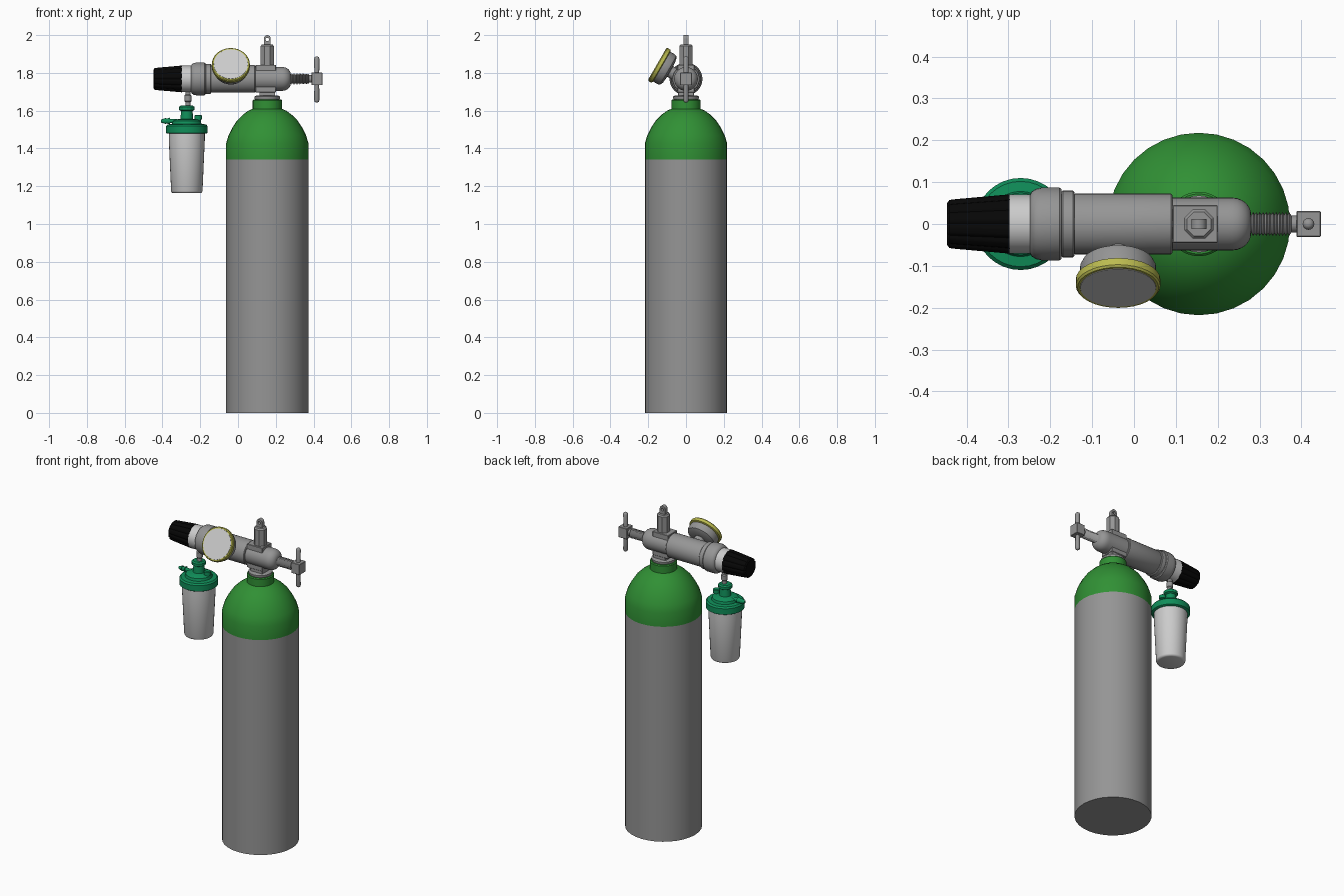
import bpy, bmesh, math
from mathutils import Vector, Matrix

if "Cube" in bpy.data.objects:
    bpy.data.objects.remove(bpy.data.objects["Cube"])


def mat(name, rgb):
    m = bpy.data.materials.new(name)
    m.diffuse_color = (*rgb, 1)
    m.use_nodes = True
    m.node_tree.nodes["Principled BSDF"].inputs["Base Color"].default_value = m.diffuse_color
    return m


STEEL = mat("grey_metal", (0.30, 0.30, 0.30))
GREEN = mat("tank_green", (0.03, 0.28, 0.035))
TEAL = mat("lid_green", (0.005, 0.27, 0.10))
BLACK = mat("black_rubber", (0.002, 0.002, 0.002))
WHITE = mat("white_plastic", (0.88, 0.88, 0.88))
BRASS = mat("gauge_brass", (0.50, 0.50, 0.08))


def finish(bm, name, material=STEEL, angle=35):
    bmesh.ops.recalc_face_normals(bm, faces=bm.faces)
    me = bpy.data.meshes.new(name)
    bm.to_mesh(me)
    bm.free()
    ob = bpy.data.objects.new(name, me)
    bpy.context.collection.objects.link(ob)
    me.materials.append(material)
    if angle:
        bpy.ops.object.select_all(action='DESELECT')
        ob.select_set(True)
        bpy.context.view_layer.objects.active = ob
        bpy.ops.object.shade_smooth_by_angle(angle=math.radians(angle))
    return ob


def lathe(name, profile, origin, axis=(0, 0, 1), n=32, material=STEEL, flute=None, phase=0, angle=35):
    """Spin (radius, height) points about an axis; flute(a) scales the radius."""
    bm = bmesh.new()
    M = Matrix.Translation(origin) @ Vector((0, 0, 1)).rotation_difference(Vector(axis)).to_matrix().to_4x4()
    rings = []
    for r, h in profile:
        ring = []
        for i in range(n):
            a = 2 * math.pi * (i + phase) / n
            k = r * (flute(a) if flute else 1)
            ring.append(bm.verts.new(M @ Vector((k * math.cos(a), k * math.sin(a), h))))
        rings.append(ring)
    for lo, hi in zip(rings, rings[1:]):
        for i in range(n):
            j = (i + 1) % n
            bm.faces.new((lo[i], lo[j], hi[j], hi[i]))
    bm.faces.new(rings[0])
    bm.faces.new(rings[-1])
    return finish(bm, name, material, angle)


def box(name, centre, size, bevel=0.002):
    bm = bmesh.new()
    bmesh.ops.create_cube(bm, size=1, matrix=Matrix.Translation(centre) @ Matrix.Diagonal((*size, 1)))
    bmesh.ops.bevel(bm, geom=bm.edges[:], offset=bevel, segments=1, affect='EDGES')
    return finish(bm, name, angle=0)


TX, AZ = 0.155, 1.768      # tank axis x, regulator axis z
X = (1, 0, 0)

# Tank body, green shoulder, neck collar
lathe("tank_body", [(0.218, 0), (0.218, 1.342)], (TX, 0, 0))
lathe("tank_shoulder", [(0.218, 1.342), (0.218, 1.427), (0.205, 1.47), (0.185, 1.51), (0.160, 1.548),
                        (0.130, 1.578), (0.100, 1.600), (0.077, 1.610), (0.077, 1.655), (0.072, 1.66)],
      (TX, 0, 0), material=GREEN)
lathe("neck_collar", [(0.062, 1.655), (0.068, 1.664), (0.068, 1.675), (0.058, 1.68)], (TX, 0, 0))

# Valve post, block and octagonal stem
box("valve_post", (TX, 0, 1.71), (0.084, 0.084, 0.08))
box("valve_block", (0.146, 0, 1.77), (0.108, 0.09, 0.146))
lathe("valve_stem", [(0.038, 1.835), (0.038, 1.942), (0.031, 1.95)], (TX, 0, 0), n=8, phase=0.5, angle=0)

# Pierced lug on top of the stem
bm = bmesh.new()
loops = []
for y in (-0.012, 0.012):
    outer, inner = [], []
    for i in range(24):
        a = 2 * math.pi * i / 24
        c, s = math.cos(a), math.sin(a)
        k = 0.018
        if s < -1e-6:
            k = min(0.018 / max(abs(c), 1e-6), 0.037 / -s)
        outer.append(bm.verts.new((TX + k * c, y, 1.982 + k * s)))
        inner.append(bm.verts.new((TX + 0.009 * c, y, 1.977 + 0.009 * s)))
    loops.append((outer, inner))
(o1, i1), (o2, i2) = loops
for p, q in ((o1, i1), (i1, i2), (i2, o2), (o2, o1)):
    for i in range(24):
        j = (i + 1) % 24
        bm.faces.new((p[i], p[j], q[j], q[i]))
finish(bm, "stem_lug")

# Yoke with rounded end
yoke = [(0.063, 0.085), (0.063, 0.225)]
yoke += [(0.022 + 0.041 * math.cos(t), 0.235 + 0.045 * math.sin(t))
         for t in [math.pi / 2 * i / 6 for i in range(7)]]
lathe("yoke", yoke, (0, 0, AZ), X)

# Regulator barrel with its stepped rings
lathe("regulator_barrel", [(0.070, -0.145), (0.073, -0.140), (0.073, 0.088), (0.069, 0.092)], (0, 0, AZ), X)
lathe("barrel_ring", [(0.076, -0.174), (0.080, -0.170), (0.080, -0.146), (0.076, -0.142)], (0, 0, AZ), X)
lathe("barrel_collar", [(0.068, -0.249), (0.078, -0.244), (0.084, -0.234), (0.087, -0.220),
                        (0.087, -0.178), (0.083, -0.173)], (0, 0, AZ), X)
lathe("dial_sleeve", [(0.070, -0.298), (0.070, -0.245)], (0, 0, AZ), X, material=WHITE)

# Fluted black control knob
lathe("control_knob", [(0.050, -0.447), (0.058, -0.441), (0.060, -0.425), (0.0715, -0.297)],
      (0, 0, AZ), X, n=96, material=BLACK,
      flute=lambda a: 1 - 0.07 * max(0, math.cos(12 * a)) ** 2)

# Threaded clamp screw and T handle
thread = [(0.022, 0.275)]
for i in range(12):
    x = 0.281 + i * 0.0078
    thread += [(0.022, x), (0.029, x + 0.0039)]
thread += [(0.020, 0.376), (0.020, 0.392)]
lathe("clamp_screw", thread, (0, 0, AZ), X, n=20, angle=30)
box("handle_hub", (0.4175, 0, AZ), (0.058, 0.062, 0.066))
lathe("handle_bar", [(0.005, -0.122), (0.011, -0.118), (0.014, -0.110), (0.0125, 0), (0.014, 0.110),
                     (0.011, 0.118), (0.005, 0.122)], (0.417, 0, AZ - 0.003), n=16, angle=50)

# Pressure gauge, tilted up 30 degrees; heights measured from the face outwards
G, N = (-0.038, -0.151, 1.846), (0, -0.866, 0.5)
lathe("gauge_stem", [(0.032, -0.15), (0.032, -0.055)], G, N, n=20)
lathe("gauge_case", [(0.030, -0.078), (0.070, -0.074), (0.086, -0.066), (0.091, -0.055), (0.091, -0.018)], G, N)
lathe("gauge_bezel", [(0.091, -0.026), (0.101, -0.022), (0.101, -0.004), (0.097, 0.001), (0.091, 0.001),
                      (0.091, -0.004)], G, N, material=BRASS)
lathe("gauge_face", [(0.0905, -0.006), (0.0905, 0.002)], G, N, material=WHITE)

# Humidifier bottle, hung from the sleeve
BX = -0.271
lathe("outlet_tube", [(0.014, 1.61), (0.014, 1.645), (0.019, 1.65), (0.019, 1.68), (0.014, 1.685), (0.014, 1.72)],
      (BX + 0.006, 0, 0), n=16)
lathe("bottle", [(0.070, 1.163), (0.079, 1.166), (0.083, 1.174), (0.095, 1.44), (0.095, 1.485)],
      (BX, 0, 0), material=WHITE, angle=50)
lathe("bottle_lid", [(0.104, 1.478), (0.110, 1.482), (0.110, 1.518), (0.102, 1.527), (0.078, 1.530), (0.074, 1.545),
                     (0.060, 1.552), (0.034, 1.557), (0.030, 1.60)], (BX, 0, 0), material=TEAL)
lathe("lid_nut", [(0.030, 1.598), (0.041, 1.604), (0.041, 1.620), (0.032, 1.627)], (BX, 0, 0),
      n=12, material=TEAL, angle=20)
lathe("relief_valve", [(0.014, 1.53), (0.014, 1.552), (0.020, 1.554), (0.020, 1.574), (0.015, 1.578)],
      (BX + 0.06, 0, 0), n=16, material=TEAL)

# Barbed hose outlet on the lid
lathe("hose_outlet", [(0.011, 0.05), (0.011, 0.088), (0.018, 0.089), (0.012, 0.110), (0.016, 0.111),
                      (0.008, 0.136)], (BX, 0, 1.545), (-1, 0, 0), n=16, material=TEAL)
